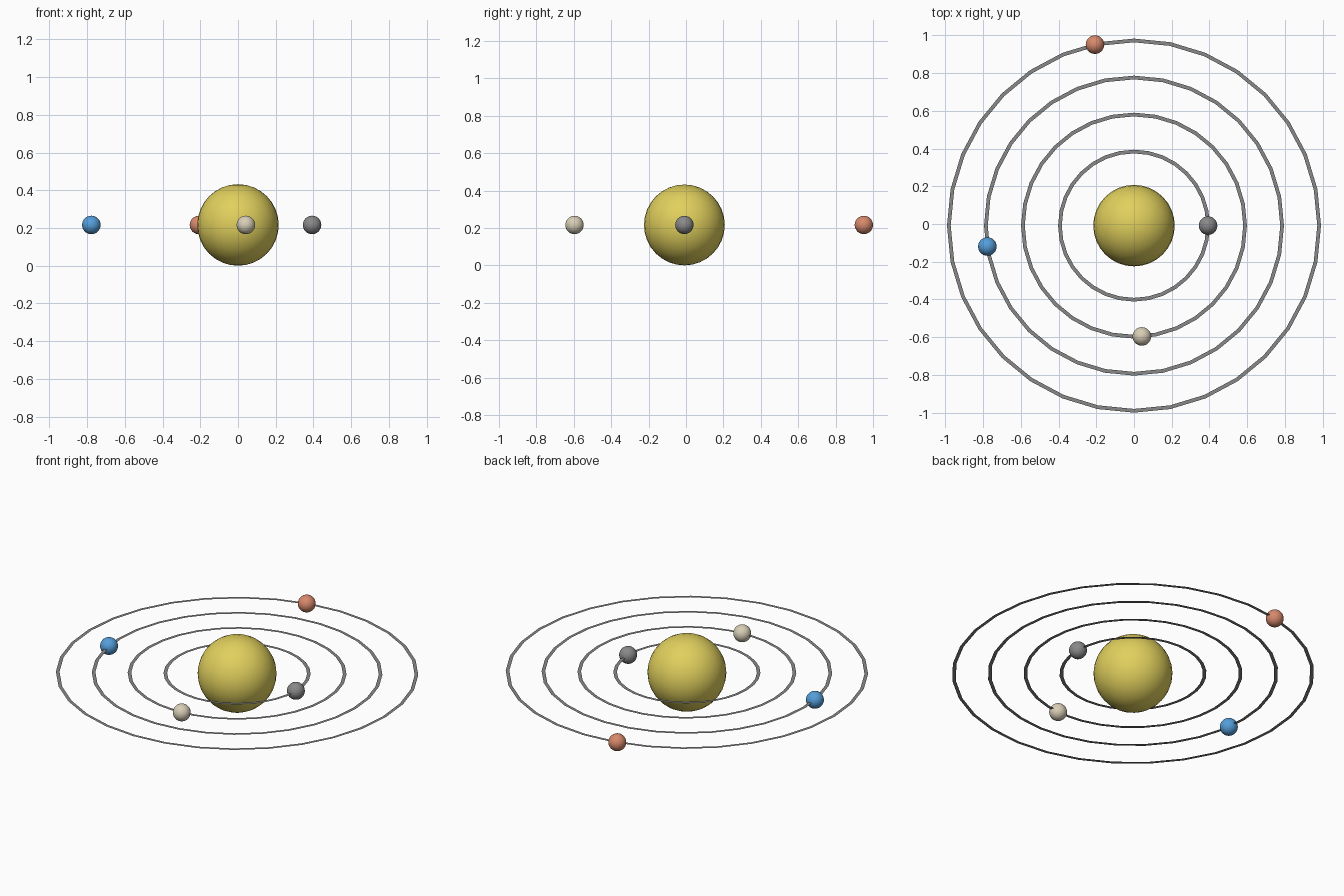
import bpy
import bmesh
from math import cos, sin

if "Cube" in bpy.data.objects:
    bpy.data.objects.remove(bpy.data.objects["Cube"])

U = 0.1963            # spacing between neighbouring orbits
SUN_R = 1.1 * U
PLANET_R = 0.25 * U
HALF_W = 0.05 * U     # half width of an orbit band
CY, CZ = -0.0086, SUN_R


def material(name, rgb):
    m = bpy.data.materials.new(name)
    m.use_nodes = True
    m.diffuse_color = (*rgb, 1)
    m.node_tree.nodes["Principled BSDF"].inputs["Base Color"].default_value = (*rgb, 1)
    return m


def finish(bm, name, mat, location, smooth):
    mesh = bpy.data.meshes.new(name)
    bm.to_mesh(mesh)
    bm.free()
    for p in mesh.polygons:
        p.use_smooth = smooth
    mesh.materials.append(mat)
    ob = bpy.data.objects.new(name, mesh)
    ob.location = location
    bpy.context.collection.objects.link(ob)


def ball(name, radius, mat, x=0, y=0):
    bm = bmesh.new()
    bmesh.ops.create_uvsphere(bm, u_segments=32, v_segments=16, radius=radius)
    finish(bm, name, mat, (x, CY + y, CZ), True)


def flat_ring(name, radius, mat, sides=32):
    # a paper-thin band: two circles bridged together
    bm = bmesh.new()
    for r in (radius - HALF_W, radius + HALF_W):
        bmesh.ops.create_circle(bm, segments=sides, radius=r)
    bmesh.ops.bridge_loops(bm, edges=bm.edges[:])
    bmesh.ops.recalc_face_normals(bm, faces=bm.faces[:])
    if sum(f.normal.z for f in bm.faces) < 0:
        bmesh.ops.reverse_faces(bm, faces=bm.faces[:])
    finish(bm, name, mat, (0, CY, CZ), False)


# Central star
ball("sun", SUN_R, material("sun yellow", (0.75, 0.63, 0.11)))

# Orbits, each with one planet, stepping round by a fixed angle
orbit_grey = material("orbit grey", (0.25, 0.25, 0.25))
planets = [
    ("grey_planet", "planet grey", (0.25, 0.25, 0.25)),
    ("cream_planet", "planet cream", (0.69, 0.62, 0.47)),
    ("blue_planet", "planet blue", (0.09, 0.34, 0.70)),
    ("red_planet", "planet red", (0.68, 0.25, 0.15)),
]
for i, (name, colour, rgb) in enumerate(planets):
    r, a = (i + 2) * U, -1.5 * i
    flat_ring(f"orbit_{i + 1}", r, orbit_grey)
    ball(name, PLANET_R, material(colour, rgb), r * cos(a), r * sin(a))
